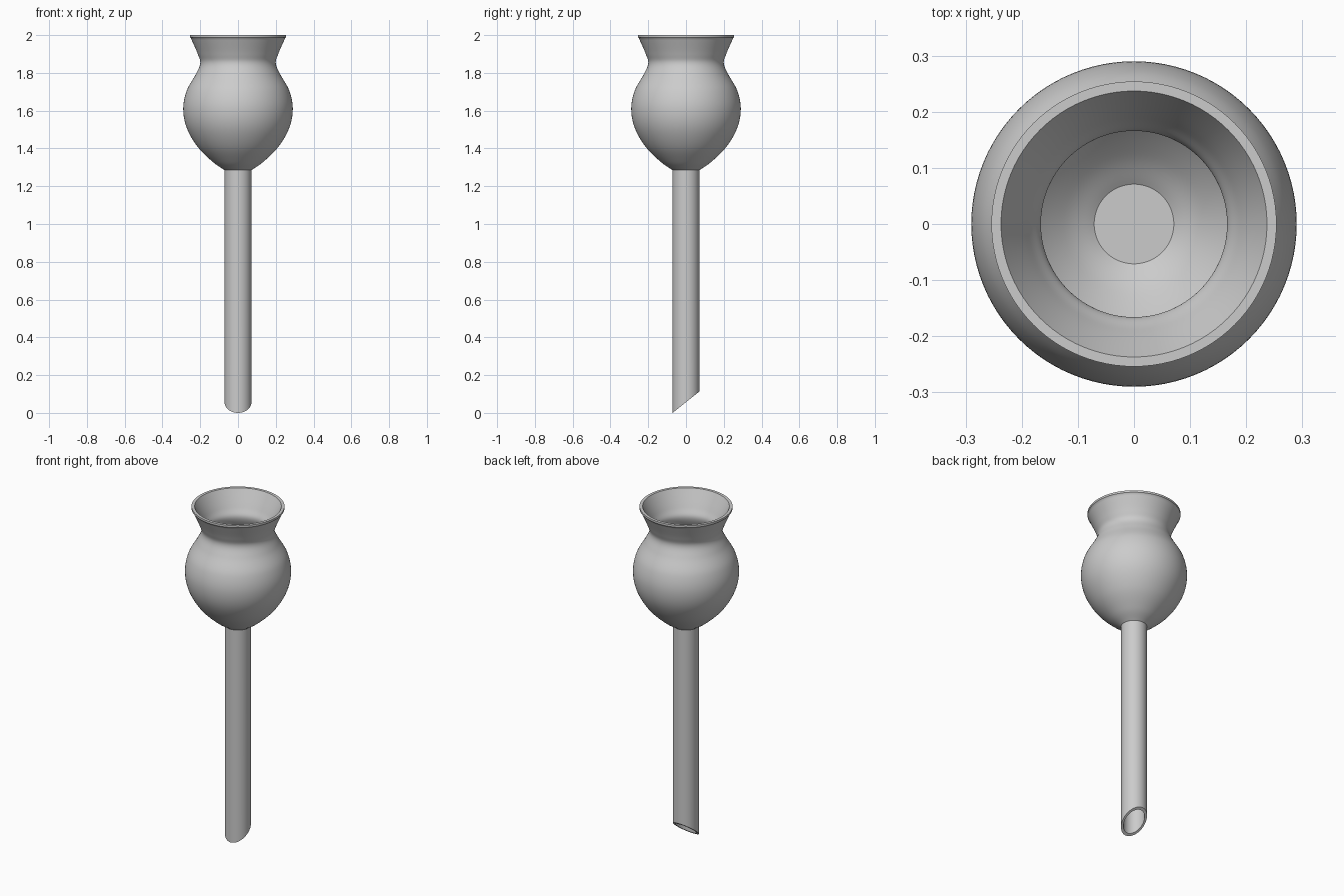
import bpy
import bmesh
from math import cos, sin, pi, radians
from mathutils import Vector

old = bpy.data.objects.get("Cube")
if old:
    bpy.data.objects.remove(old, do_unlink=True)

grey = bpy.data.materials.new("light_grey")
grey.use_nodes = True
colour = (0.6, 0.6, 0.6, 1)
grey.diffuse_color = colour
grey.node_tree.nodes["Principled BSDF"].inputs["Base Color"].default_value = colour

SIDES = 96
STEM_R = 0.071
BORE_R = 0.058


def smooth_profile(points, steps=8):
    """Catmull-Rom curve through (radius, height) points."""
    p = [Vector(q) for q in points]
    p = [2 * p[0] - p[1]] + p + [2 * p[-1] - p[-2]]
    out = []
    for a, b, c, d in zip(p, p[1:], p[2:], p[3:]):
        for i in range(steps):
            t = i / steps
            out.append(0.5 * (2 * b + (c - a) * t + (2 * a - 5 * b + 4 * c - d) * t ** 2
                              + (3 * b - a - 3 * c + d) * t ** 3))
    return [tuple(q) for q in out] + [tuple(points[-1])]


def lathe(name, profile, cap_start=False, cap_end=False):
    bm = bmesh.new()
    rings = [[bm.verts.new((r * cos(2 * pi * i / SIDES), r * sin(2 * pi * i / SIDES), z))
              for i in range(SIDES)] for r, z in profile]
    for low, high in zip(rings, rings[1:]):
        for i in range(SIDES):
            j = (i + 1) % SIDES
            bm.faces.new((low[i], low[j], high[j], high[i]))
    if cap_start:
        bm.faces.new(rings[0][::-1])
    if cap_end:
        bm.faces.new(rings[-1])
    mesh = bpy.data.meshes.new(name)
    bm.to_mesh(mesh)
    bm.free()
    mesh.materials.append(grey)
    obj = bpy.data.objects.new(name, mesh)
    bpy.context.collection.objects.link(obj)
    bpy.ops.object.select_all(action="DESELECT")
    obj.select_set(True)
    bpy.context.view_layer.objects.active = obj
    bpy.ops.object.shade_smooth_by_angle(angle=radians(30))
    return obj


# Bulb with flared mouth, thick wall and flat floor
outer = smooth_profile([(STEM_R, 1.285), (0.135, 1.33), (0.215, 1.41), (0.272, 1.51),
                        (0.29, 1.61), (0.272, 1.705), (0.225, 1.79), (0.2, 1.85),
                        (0.213, 1.9), (0.25, 1.985)])
inner = smooth_profile([(0.237, 2.0), (0.188, 1.905), (0.166, 1.85), (0.197, 1.775),
                        (0.246, 1.69), (0.262, 1.61), (0.246, 1.52), (0.195, 1.435),
                        (0.125, 1.36), (STEM_R, 1.32)])
lathe("bulb", outer + [(0.254, 1.988), (0.254, 2.0)] + inner, cap_end=True)

# Hollow stem, its foot cut on a slant that rises to the back
stem = lathe("stem", [(BORE_R, 1.27), (BORE_R, 0), (STEM_R, 0), (STEM_R, 1.3)],
             cap_start=True, cap_end=True)
for v in stem.data.vertices:
    if v.co.z < 0.01:
        v.co.z = (v.co.y + STEM_R) * 0.8
